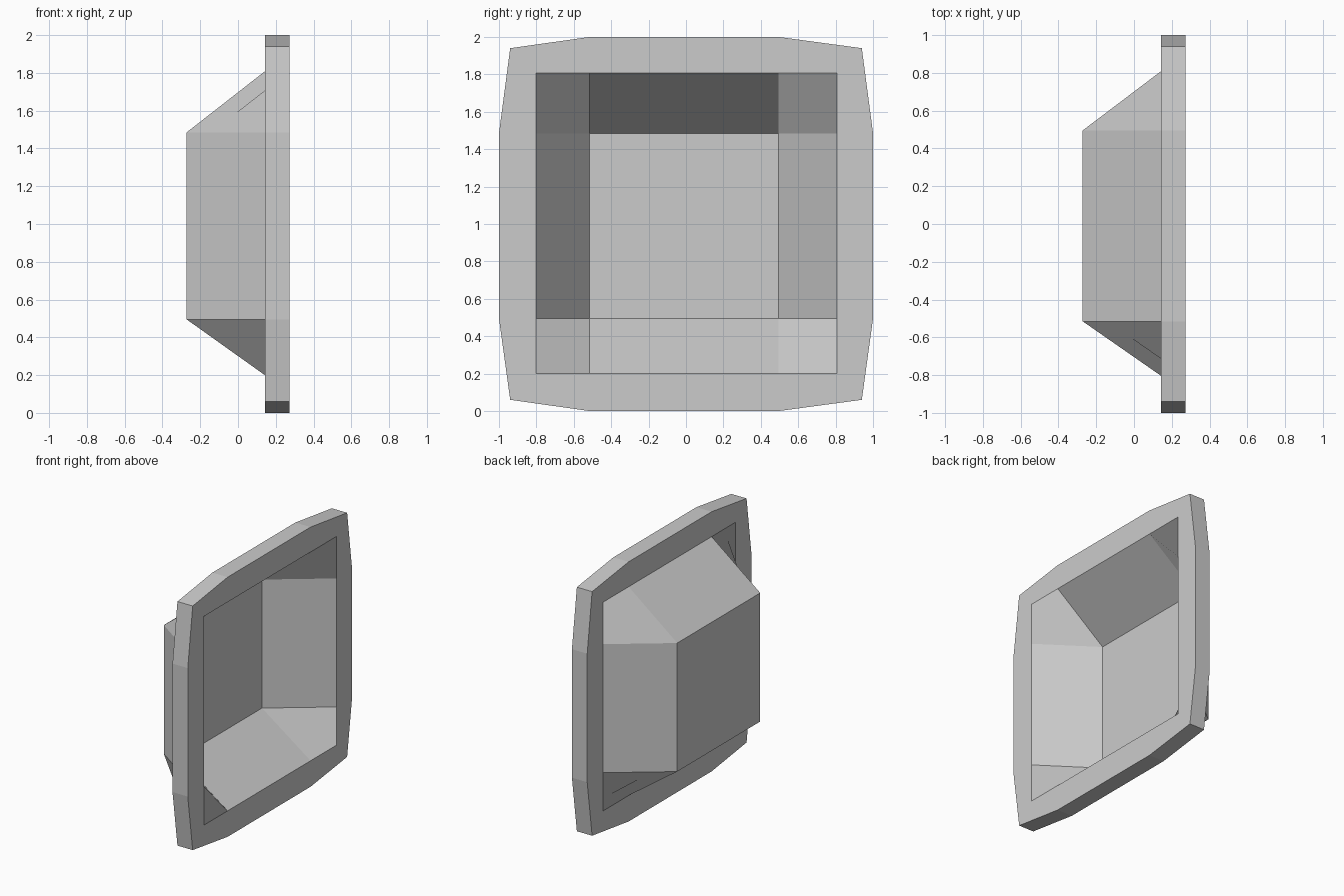
import bpy
import bmesh

cube = bpy.data.objects.get("Cube")
if cube:
    bpy.data.objects.remove(cube, do_unlink=True)

# Plain grey material
grey = bpy.data.materials.new("light_grey")
grey.use_nodes = True
colour = (0.6, 0.6, 0.6, 1)
grey.diffuse_color = colour
grey.node_tree.nodes["Principled BSDF"].inputs["Base Color"].default_value = colour

THICK = 0.13            # wall thickness, measured along x
RIM_X, FLOOR_X = 0.142, -0.272
Y = (-0.803, -0.515, 0.495, 0.808)
Z = (0.2, 0.495, 1.485, 1.808)

# Opening and rim outlines, counter-clockwise seen from +x
opening = [(0, 0), (1, 0), (2, 0), (3, 0), (3, 1), (3, 2),
           (3, 3), (2, 3), (1, 3), (0, 3), (0, 2), (0, 1)]


def rim_point(i, j):
    """Bowed outer outline point matching an opening point."""
    def spread(k, values, middle):
        corner = i in (0, 3) and j in (0, 3)
        reach = 0.94 if corner else 1.0
        return values[k] if k in (1, 2) else middle + (reach if k else -reach)
    return spread(i, Y, 0), spread(j, Z, 1)


bm = bmesh.new()


def skin(offset, inside):
    """One side of the tray: bowl panels plus flat rim. Returns the outer loop."""
    grid = {}
    for i in range(4):
        for j in range(4):
            x = FLOOR_X if i in (1, 2) and j in (1, 2) else RIM_X
            grid[i, j] = bm.verts.new((x + offset, Y[i], Z[j]))
    for i in range(3):
        for j in range(3):
            a, b = grid[i, j], grid[i + 1, j]
            c, d = grid[i + 1, j + 1], grid[i, j + 1]
            bm.faces.new((b, c, d, a) if inside else (a, d, c, b))
    outer = [bm.verts.new((RIM_X + offset, *rim_point(*p))) for p in opening]
    for k, p in enumerate(opening):
        n = (k + 1) % len(opening)
        quad = [outer[k], outer[n], grid[opening[n]], grid[p]]
        bm.faces.new(quad if inside else quad[::-1])
    return outer


# Outside and inside skins joined by the rim's edge band
back = skin(0, False)
front = skin(THICK, True)
for k in range(len(back)):
    n = (k + 1) % len(back)
    bm.faces.new((back[k], back[n], front[n], front[k]))

mesh = bpy.data.meshes.new("recessed_tray")
bm.to_mesh(mesh)
bm.free()
mesh.materials.append(grey)
tray = bpy.data.objects.new("recessed_tray", mesh)
bpy.context.collection.objects.link(tray)
